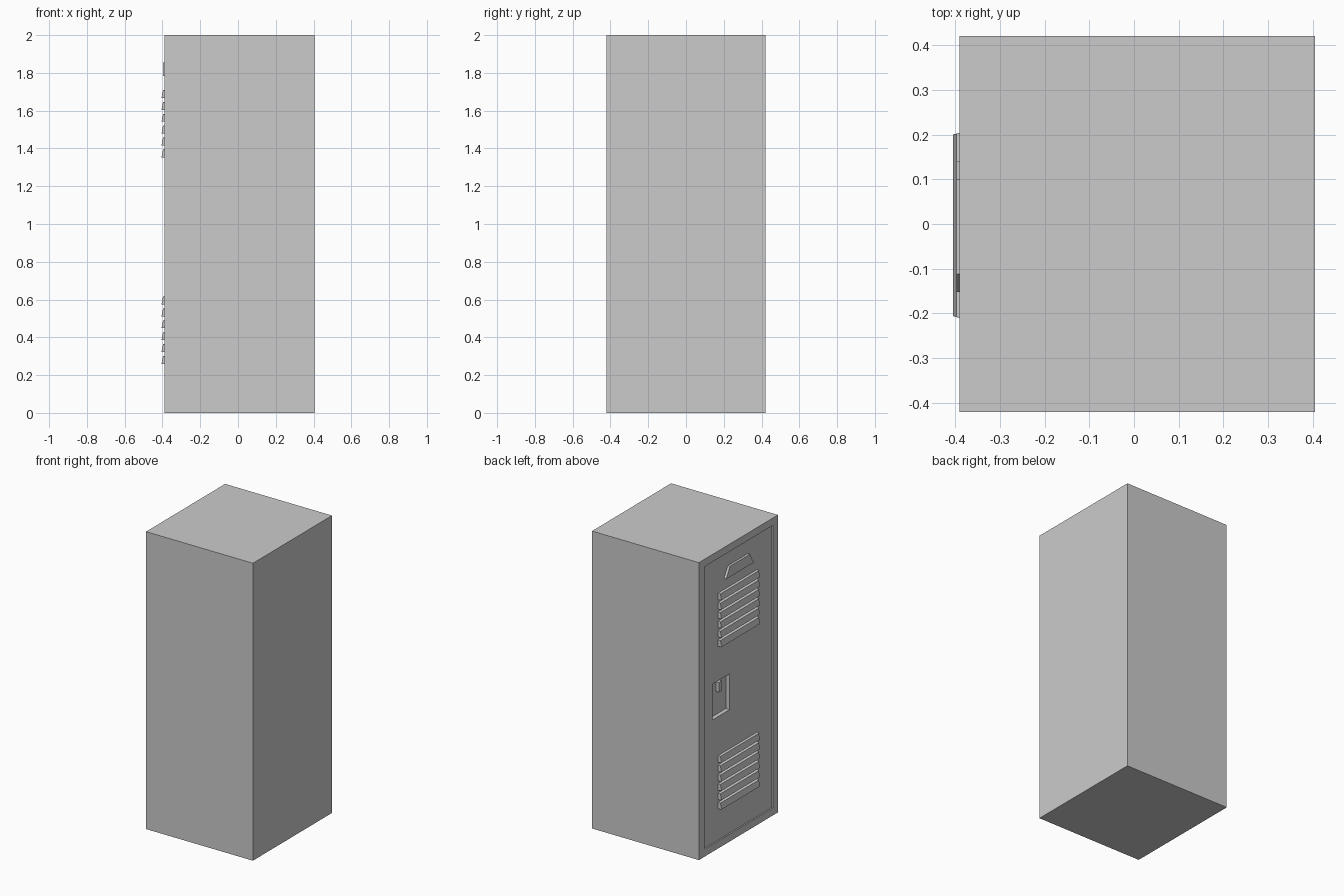
import bpy, bmesh

if "Cube" in bpy.data.objects:
    bpy.data.objects.remove(bpy.data.objects["Cube"])


def make_object(name, verts, faces):
    mesh = bpy.data.meshes.new(name)
    mesh.from_pydata(verts, [], faces)
    bm = bmesh.new()
    bm.from_mesh(mesh)
    bmesh.ops.recalc_face_normals(bm, faces=bm.faces)
    bm.to_mesh(mesh)
    bm.free()
    obj = bpy.data.objects.new(name, mesh)
    bpy.context.collection.objects.link(obj)
    return obj


def loft(name, back, front):
    """Closed solid between two matching outlines."""
    n = len(back)
    sides = [(i, (i + 1) % n, (i + 1) % n + n, i + n) for i in range(n)]
    return make_object(name, back + front,
                       sides + [tuple(range(n)), tuple(range(n, 2 * n))])


def rect(x, y0, y1, z0, z1):
    return [(x, y0, z0), (x, y1, z0), (x, y1, z1), (x, y0, z1)]


def box(name, x0, x1, y0, y1, z0, z1):
    return loft(name, rect(x0, y0, y1, z0, z1), rect(x1, y0, y1, z0, z1))


def cut(target, cutter):
    cutter.hide_render = True
    cutter.hide_viewport = True
    mod = target.modifiers.new(cutter.name, 'BOOLEAN')
    mod.operation = 'DIFFERENCE'
    mod.solver = 'EXACT'
    mod.object = cutter


FACE, DOOR = -0.39, -0.381   # frame plane and sunken door plane

# Cabinet with sunken door and handle pocket
body = box("cabinet", FACE, 0.405, -0.42, 0.42, 0, 2)
cut(body, box("door_recess_cutter", -0.5, DOOR, -0.365, 0.36, 0.05, 1.95))
cut(body, box("handle_pocket_cutter", -0.5, DOOR + 0.028, 0.08, 0.26, 0.88, 1.12))

# Latch inside the pocket
box("latch", DOOR + 0.006, DOOR + 0.03, 0.155, 0.187, 1.035, 1.10)

# Louvre vents: six slats in each of two groups
for group, base in (("lower", 0.26), ("upper", 1.353)):
    for i in range(6):
        z = base + i * 0.0628
        loft(f"{group}_vent_slat_{i + 1}",
             rect(DOOR + 0.002, -0.213, 0.207, z, z + 0.044),
             [(-0.405, -0.206, z), (-0.405, 0.2, z),
              (-0.397, 0.202, z + 0.041), (-0.397, -0.208, z + 0.041)])

# Trapezoid label plate
plate = [(-0.152, 1.784), (0.14, 1.784), (0.1, 1.855), (-0.112, 1.855)]
loft("label_plate", [(DOOR + 0.002, y, z) for y, z in plate],
     [(-0.397, y, z) for y, z in plate])
